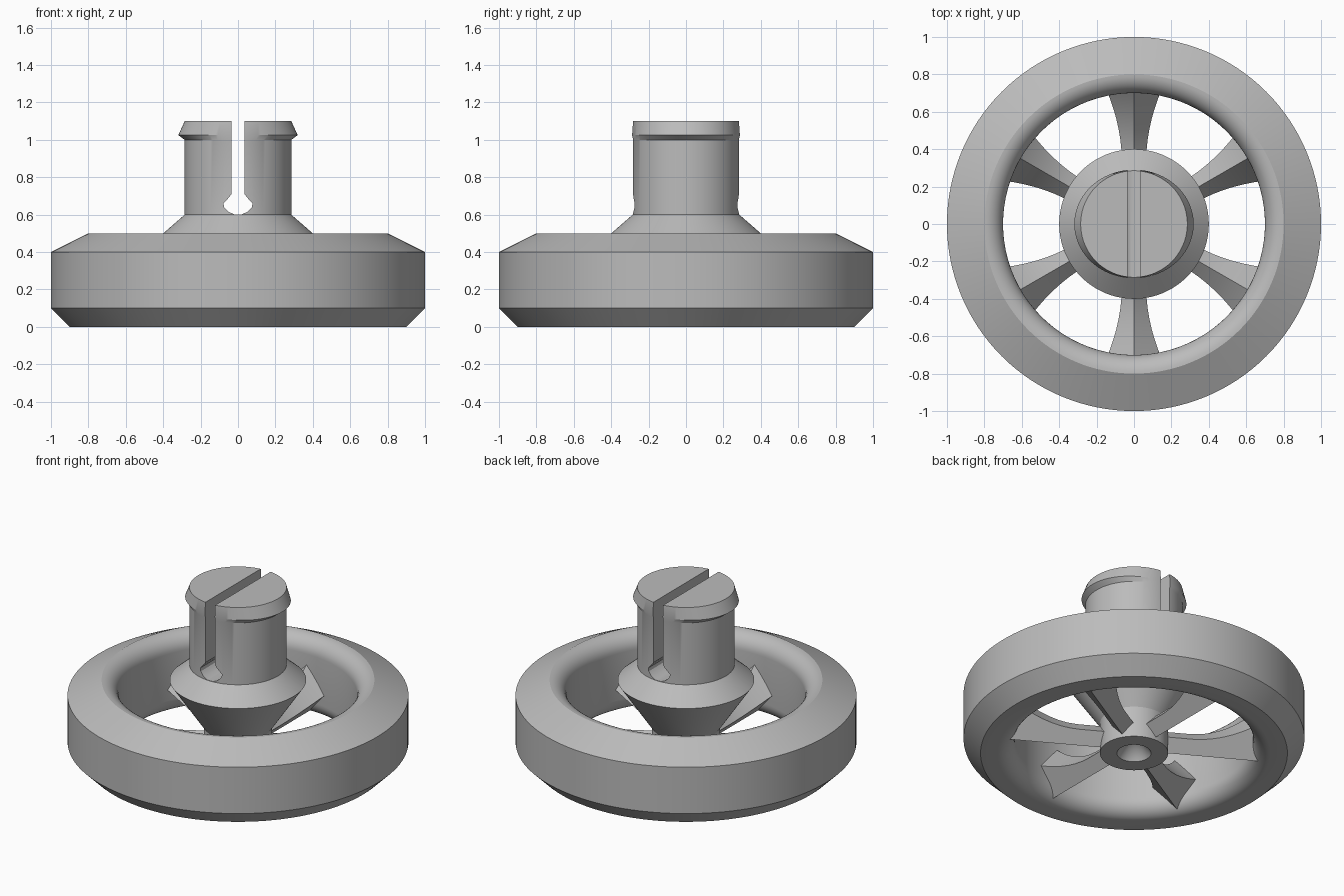
import bpy, bmesh
from math import sin, cos, pi, radians

cube = bpy.data.objects.get("Cube")
if cube:
    bpy.data.objects.remove(cube)

grey = bpy.data.materials.new("plain grey")
grey.use_nodes = True
grey.diffuse_color = (0.5, 0.5, 0.5, 1)
grey.node_tree.nodes["Principled BSDF"].inputs["Base Color"].default_value = (0.5, 0.5, 0.5, 1)


def finish(name, bm):
    bmesh.ops.remove_doubles(bm, verts=bm.verts, dist=1e-5)
    bmesh.ops.recalc_face_normals(bm, faces=bm.faces)
    mesh = bpy.data.meshes.new(name)
    bm.to_mesh(mesh)
    bm.free()
    mesh.materials.append(grey)
    obj = bpy.data.objects.new(name, mesh)
    bpy.context.collection.objects.link(obj)
    return obj


def smooth(obj, angle=25):
    bpy.ops.object.select_all(action='DESELECT')
    obj.select_set(True)
    bpy.context.view_layer.objects.active = obj
    bpy.ops.object.shade_smooth_by_angle(angle=radians(angle))


def skin(bm, rings, wrap):
    """Bridge successive closed rings of points with quads."""
    rows = [[bm.verts.new(p) for p in ring] for ring in rings]
    pairs = list(zip(rows, rows[1:])) + ([(rows[-1], rows[0])] if wrap else [])
    for a, b in pairs:
        for i in range(len(a)):
            j = (i + 1) % len(a)
            bm.faces.new((a[i], a[j], b[j], b[i]))
    return rows


def revolve(name, profile, wrap=False, steps=128):
    bm = bmesh.new()
    turns = [2 * pi * i / steps for i in range(steps)]
    skin(bm, [[(r * cos(t), r * sin(t), z) for t in turns] for r, z in profile], wrap)
    # collapse the rings that sit on the axis
    bmesh.ops.remove_doubles(bm, verts=bm.verts, dist=1e-5)
    bmesh.ops.dissolve_degenerate(bm, dist=1e-5, edges=bm.edges)
    return finish(name, bm)


def arc(cx, cz, r, start, end, n=10):
    angles = [radians(start + (end - start) * i / n) for i in range(n + 1)]
    return [(cx + r * cos(a), cz + r * sin(a)) for a in angles]


# Rim with bevelled outside and rounded inner lips
rim = revolve("rim", [(0.9, 0), (1, 0.1), (1, 0.4), (0.8, 0.5)]
              + arc(0.8, 0.4, 0.1, 90, 180)[1:]
              + arc(0.8, 0.1, 0.1, 180, 270), wrap=True)
smooth(rim, 20)

# Hub and peg in one turned piece, with a conical pivot hole below
hub = revolve("hub_and_peg", [(0, 0.15), (0.1, 0), (0.2, 0), (0.2, 0.2), (0.4, 0.5),
                              (0.285, 0.6), (0.285, 1.0), (0.29, 1.025),
                              (0.285, 1.1), (0, 1.1)])
# The snap lip bulges sideways only
for v in hub.data.vertices:
    if 1.01 < v.co.z < 1.05:
        v.co.x *= 1.1

# Keyhole slot through the peg
half = [(0.035, 1.2), (0.035, 0.71), (0.05, 0.69), (0.078, 0.66),
        (0.074, 0.64), (0.05, 0.615), (0.02, 0.602)]
outline = half + [(-x, z) for x, z in reversed(half)]
bm = bmesh.new()
ends = skin(bm, [[(x, y, z) for x, z in outline] for y in (-0.5, 0.5)], False)
for row in ends:
    bm.faces.new(row)
cutter = finish("slot_cutter", bm)
cutter.hide_render = True
cut = hub.modifiers.new("slot", 'BOOLEAN')
cut.operation = 'DIFFERENCE'
cut.solver = 'EXACT'
cut.object = cutter
bpy.context.view_layer.objects.active = hub
bpy.ops.object.modifier_apply(modifier=cut.name)
bpy.data.objects.remove(cutter)
smooth(hub)

# Six diamond-section spokes that flare towards the rim
for k in range(6):
    a = radians(30 + 60 * k)
    rings = []
    for i in range(13):
        r = 0.12 + 0.66 * i / 12
        h = 0.065 + 0.55 * max(0, r - 0.33) ** 2
        section = [(0, 0.02), (h, 0.02 + 1.1 * h), (0, 0.02 + 2.2 * h), (-h, 0.02 + 1.1 * h)]
        rings.append([(r * cos(a) - s * sin(a), r * sin(a) + s * cos(a), z) for s, z in section])
    bm = bmesh.new()
    rows = skin(bm, rings, False)
    bm.faces.new(rows[0])
    bm.faces.new(rows[-1])
    smooth(finish(f"spoke_{k + 1}", bm))
